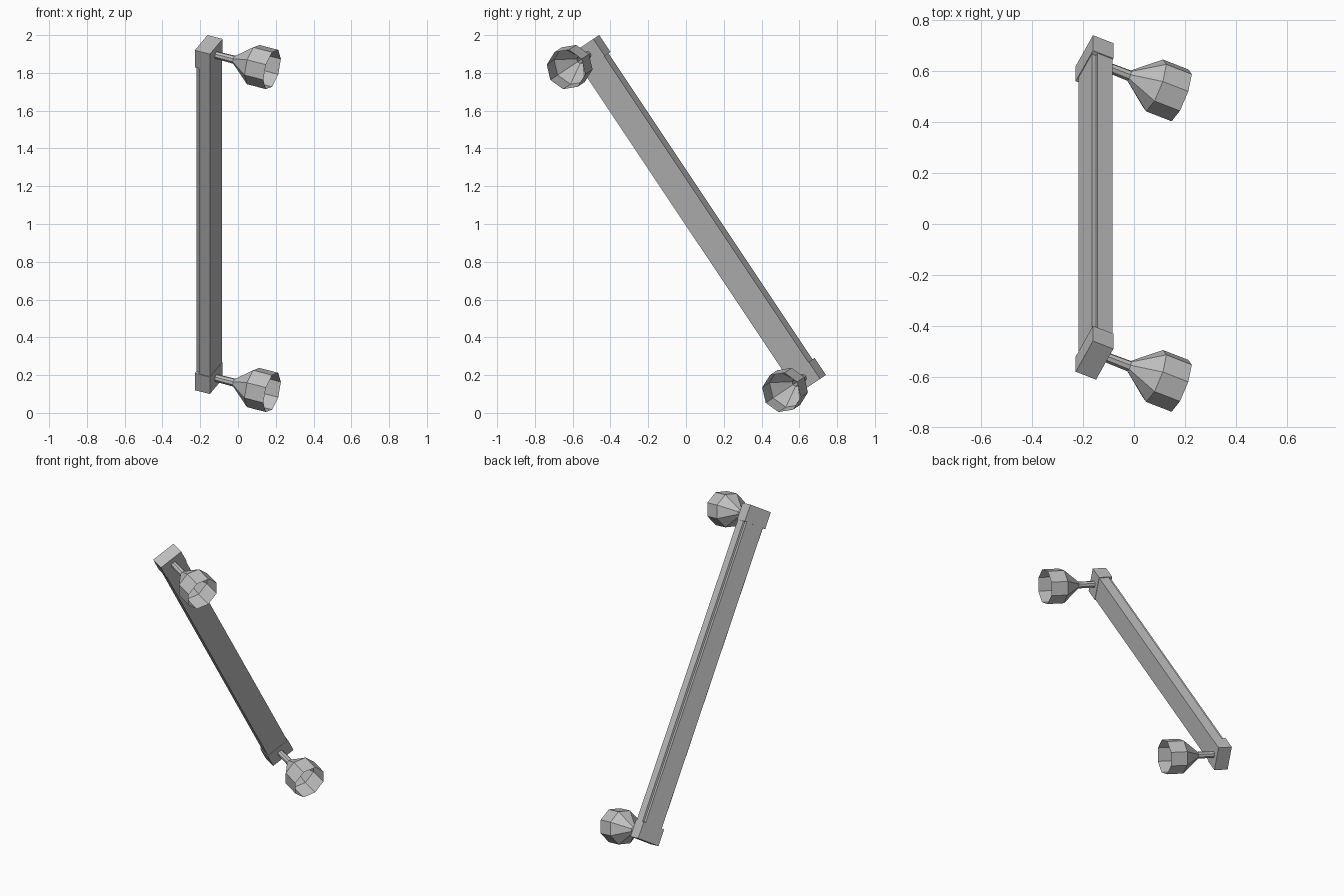
import bpy
import bmesh
from math import cos, sin, tau, radians
from mathutils import Matrix, Vector

if "Cube" in bpy.data.objects:
    bpy.data.objects.remove(bpy.data.objects["Cube"], do_unlink=True)

# One plain grey for the whole fixture
GREY = (0.52, 0.52, 0.52, 1.0)
metal = bpy.data.materials.new("plain_grey")
metal.use_nodes = True
metal.diffuse_color = GREY
metal.node_tree.nodes["Principled BSDF"].inputs["Base Color"].default_value = GREY

# Bar frame: local z runs along the bar, local x is the direction the lamps point
along = Vector((0, -0.555, 0.832)).normalized()
rise = Vector((0, along.z, -along.y))
side = Vector((1, 0, 0))
turn = radians(25)
aim = side * cos(turn) - rise * sin(turn)
across = along.cross(aim)
frame = Matrix((aim, across, along)).transposed().to_4x4()
frame.translation = (-0.155, 0.065, 1.05)

DEPTH, WIDTH, LENGTH, CAP = 0.088, 0.16, 2.163, 0.108


def finish(name, bm):
    bmesh.ops.recalc_face_normals(bm, faces=bm.faces)
    mesh = bpy.data.meshes.new(name)
    bm.to_mesh(mesh)
    bm.free()
    mesh.materials.append(metal)
    obj = bpy.data.objects.new(name, mesh)
    obj.matrix_world = frame
    bpy.context.collection.objects.link(obj)
    return obj


def box(name, centre, size):
    bm = bmesh.new()
    bmesh.ops.create_cube(bm, size=1.0)
    for v in bm.verts:
        v.co = Vector(centre) + Vector(c * s for c, s in zip(v.co, size))
    finish(name, bm)


def lathe(name, profile, z, sides=8):
    """Open faceted shell around the local x axis."""
    bm = bmesh.new()
    rings = [[bm.verts.new((x, r * cos(tau * i / sides), z + r * sin(tau * i / sides)))
              for i in range(sides)] for x, r in profile]
    for low, high in zip(rings, rings[1:]):
        for i in range(sides):
            j = (i + 1) % sides
            bm.faces.new((low[i], low[j], high[j], high[i]))
    finish(name, bm)


# Long bar: wide housing with a narrower raised strip on its back
span = LENGTH - 2 * CAP
ledge = 0.02
box("bar_housing", (ledge / 2, 0, 0), (DEPTH - ledge - 0.004, WIDTH - 0.008, span))
box("bar_back_strip", (-DEPTH / 2 + ledge / 2 + 0.003, 0, 0),
    (ledge, WIDTH - 0.034, span))

# End caps, each carrying a stem and an open octagonal lamp shade
for label, sign in (("top", 1), ("bottom", -1)):
    z = sign * (LENGTH - CAP) / 2
    box(label + "_end_cap", (0, 0, z), (DEPTH, WIDTH, CAP))
    lathe(label + "_lamp_stem", [(0.03, 0.02), (0.15, 0.022)], z)
    lathe(label + "_lamp_shade", [(0.15, 0.022), (0.26, 0.11), (0.37, 0.11)], z)
